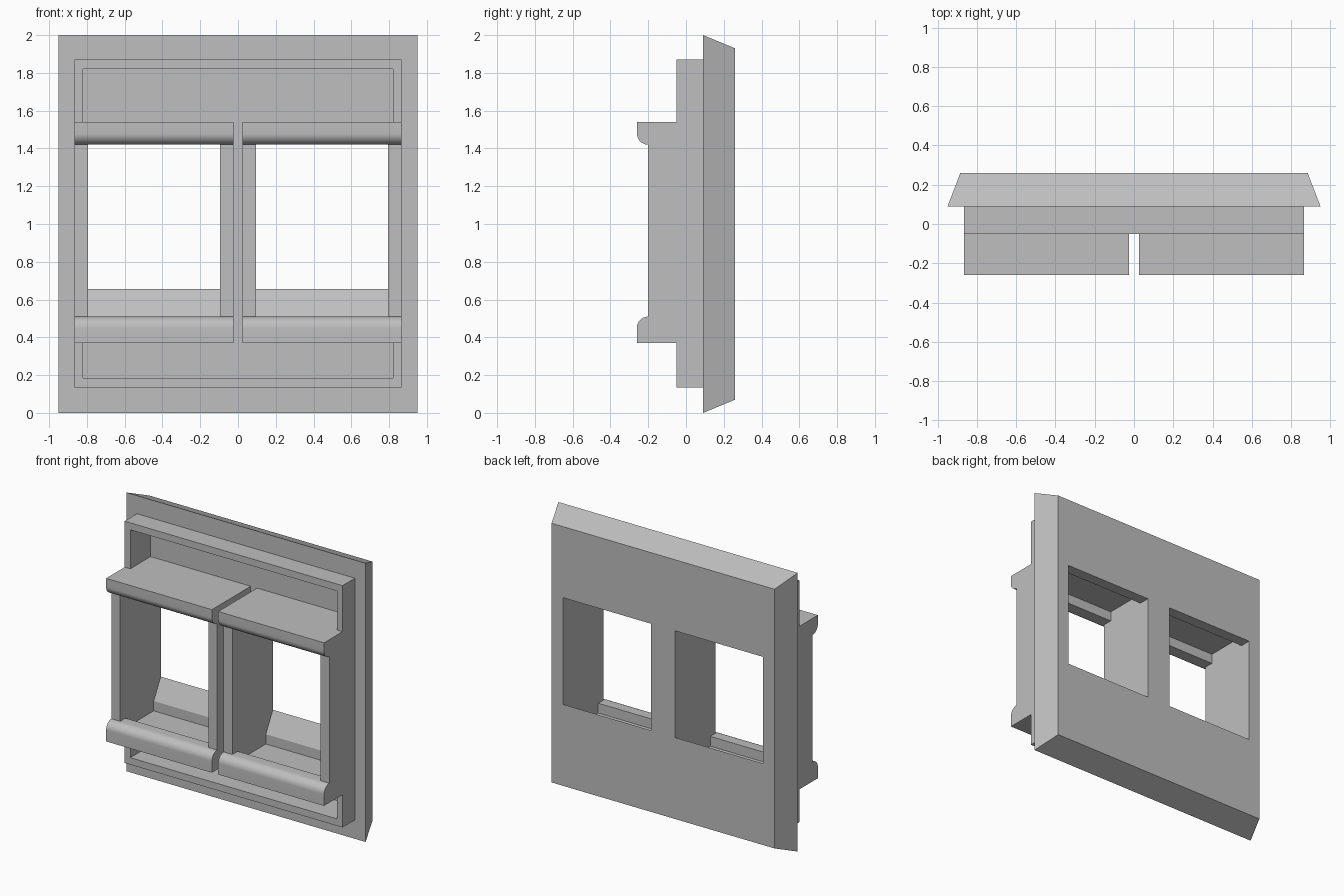
import bpy, bmesh, math
from mathutils import Vector

cube = bpy.data.objects.get("Cube")
if cube:
    bpy.data.objects.remove(cube, do_unlink=True)

grey = bpy.data.materials.new("light grey plastic")
grey.use_nodes = True
COLOUR = (0.52, 0.52, 0.52, 1)
grey.diffuse_color = COLOUR
grey.node_tree.nodes["Principled BSDF"].inputs["Base Color"].default_value = COLOUR

FLOOR = 0.18                   # depth of the hollow behind the plate
HALVES = {"left": (0.025, 0.865), "right": (-0.865, -0.025)}
WALL = 0.07


def finish(name, bm):
    bmesh.ops.recalc_face_normals(bm, faces=bm.faces)
    mesh = bpy.data.meshes.new(name)
    bm.to_mesh(mesh)
    bm.free()
    mesh.materials.append(grey)
    obj = bpy.data.objects.new(name, mesh)
    bpy.context.collection.objects.link(obj)
    return obj


def prism(name, profile, x0, x1):
    """Extrude a (y, z) profile along x."""
    bm = bmesh.new()
    face = bm.faces.new([bm.verts.new((x0, y, z)) for y, z in profile])
    new = bmesh.ops.extrude_face_region(bm, geom=[face])["geom"]
    verts = [v for v in new if isinstance(v, bmesh.types.BMVert)]
    bmesh.ops.translate(bm, verts=verts, vec=Vector((x1 - x0, 0, 0)))
    return finish(name, bm)


def box(name, x, y, z):
    return prism(name, [(y[0], z[0]), (y[1], z[0]), (y[1], z[1]), (y[0], z[1])], *x)


def boolean(target, tool, operation):
    mod = target.modifiers.new(operation, "BOOLEAN")
    mod.operation, mod.object, mod.solver = operation, tool, "EXACT"
    bpy.context.view_layer.update()
    result = target.evaluated_get(bpy.context.evaluated_depsgraph_get())
    mesh = bpy.data.meshes.new_from_object(result)
    target.modifiers.clear()
    target.data = mesh
    bpy.data.objects.remove(tool, do_unlink=True)


# Wall plate with bevelled edges, narrowing to the back
plate = box("wall_plate", (-0.95, 0.95), (0.09, 0.26), (0, 2))
for v in plate.data.vertices:
    if v.co.y > 0.2:
        v.co.x -= math.copysign(0.065, v.co.x)
        v.co.z -= math.copysign(0.07, v.co.z - 1)

# Raised rim, hollow interior and the two windows with sloping sills
boolean(plate, box("rim", (-0.865, 0.865), (-0.05, 0.15), (0.135, 1.87)), "UNION")
boolean(plate, box("hollow", (-0.82, 0.82), (-0.2, FLOOR), (0.185, 1.82)), "DIFFERENCE")
for x0, x1 in HALVES.values():
    window = [(0.15, 0.456), (0.28, 0.691), (0.28, 1.42), (0.15, 1.42)]
    boolean(plate, prism("window", window, x0 + WALL, x1 - WALL), "DIFFERENCE")


def rail_profile(outer, inner, ledge, lip_back):
    """Rail with a rounded front lip; outer, inner and ledge are heights."""
    r = 0.06
    up = 1 if inner > outer else -1
    arc = [(-0.20 - r * math.cos(a), inner - up * r * (1 - math.sin(a)))
           for a in (math.pi / 2 * i / 12 for i in range(13))]
    return [(FLOOR, outer), (-0.26, outer)] + arc + [
        (lip_back, inner), (lip_back, ledge), (FLOOR, ledge)]


# Two socket holders: top and bottom rails joined by side walls
for side, (x0, x1) in HALVES.items():
    rails = [
        prism(side + "_top_rail", rail_profile(1.54, 1.42, 1.49, -0.13), x0, x1),
        prism(side + "_bottom_rail", rail_profile(0.37, 0.51, 0.44, -0.14), x0, x1)]
    for rail in rails:
        bpy.ops.object.select_all(action="DESELECT")
        rail.select_set(True)
        bpy.context.view_layer.objects.active = rail
        bpy.ops.object.shade_smooth_by_angle(angle=math.radians(30))
    for i, x in enumerate(((x0, x0 + WALL), (x1 - WALL, x1))):
        box(f"{side}_side_wall_{i + 1}", x, (-0.20, FLOOR), (0.44, 1.49))
